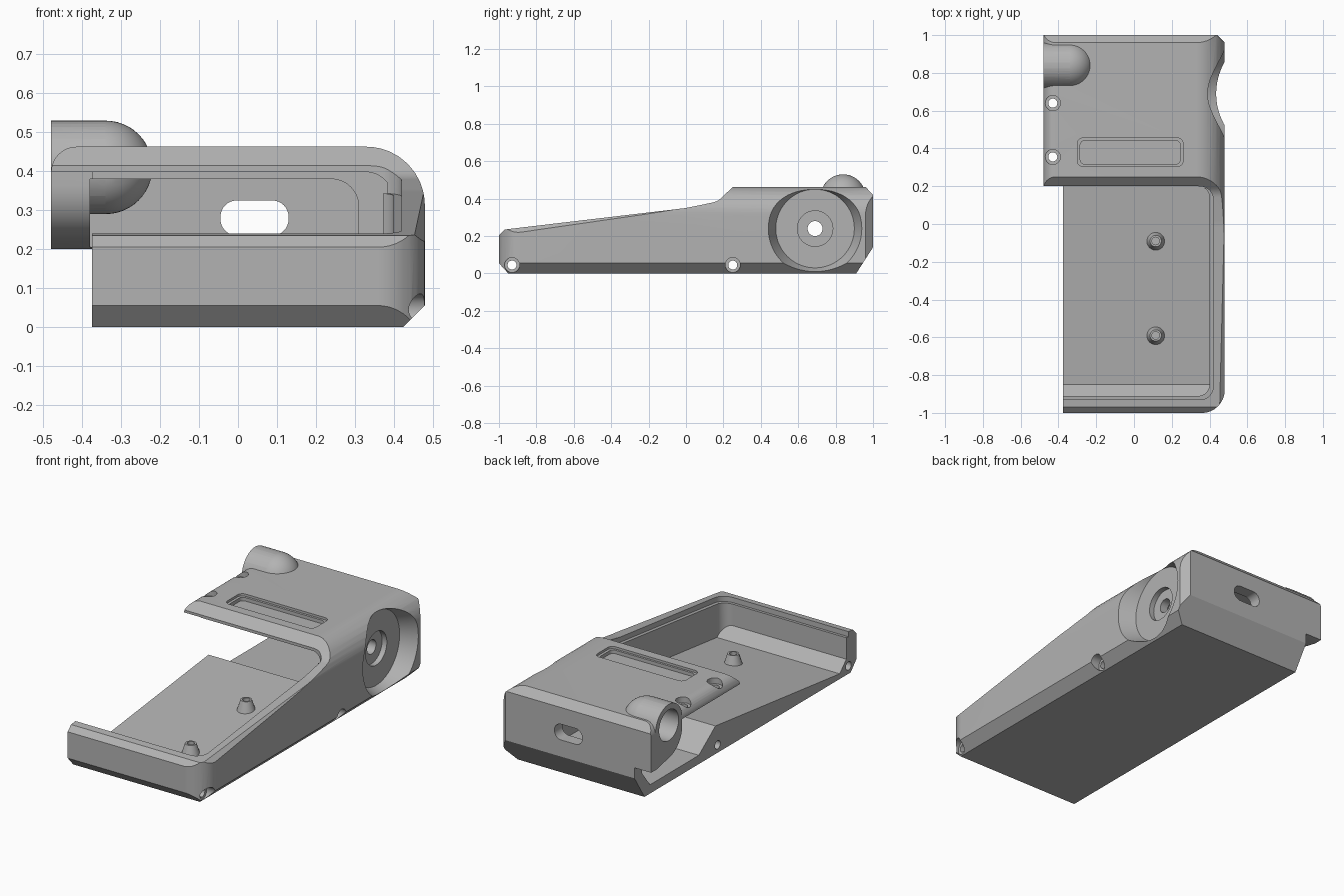
import bpy, bmesh, math
from mathutils import Vector, Matrix

if "Cube" in bpy.data.objects:
    bpy.data.objects.remove(bpy.data.objects["Cube"])

grey = bpy.data.materials.new("mid_grey")
grey.use_nodes = True
grey.diffuse_color = (0.45, 0.45, 0.45, 1)
grey.node_tree.nodes["Principled BSDF"].inputs["Base Color"].default_value = grey.diffuse_color


def make(name, bm):
    bmesh.ops.recalc_face_normals(bm, faces=bm.faces)
    mesh = bpy.data.meshes.new(name)
    bm.to_mesh(mesh)
    bm.free()
    obj = bpy.data.objects.new(name, mesh)
    bpy.context.collection.objects.link(obj)
    return obj


def fillet(corners, steps=10):
    """Outline from (u, v) or (u, v, radius) corners."""
    out = []
    for i, c in enumerate(corners):
        p = Vector(c[:2])
        if len(c) == 2:
            out.append(p)
            continue
        d1 = (Vector(corners[i - 1][:2]) - p).normalized()
        d2 = (Vector(corners[(i + 1) % len(corners)][:2]) - p).normalized()
        half = d1.angle(d2) / 2
        centre = p + (d1 + d2).normalized() * c[2] / math.sin(half)
        a = p + d1 * c[2] / math.tan(half) - centre
        b = p + d2 * c[2] / math.tan(half) - centre
        for k in range(steps + 1):
            out.append(centre + a.lerp(b, k / steps).normalized() * c[2])
    return out


def prism(name, axis, corners, lo, hi):
    """Outline in the plane across an axis, extruded from lo to hi."""
    place = {"x": lambda p, t: (t, p.x, p.y),
             "y": lambda p, t: (p.x, t, p.y),
             "z": lambda p, t: (p.x, p.y, t)}[axis]
    bm = bmesh.new()
    pts = fillet(corners)
    a = [bm.verts.new(place(p, lo)) for p in pts]
    b = [bm.verts.new(place(p, hi)) for p in pts]
    bm.faces.new(a)
    bm.faces.new(b[::-1])
    for i in range(len(pts)):
        bm.faces.new((a[i - 1], a[i], b[i], b[i - 1]))
    return make(name, bm)


def rect(u0, u1, v0, v1, r):
    return [(u0, v0, r), (u1, v0, r), (u1, v1, r), (u0, v1, r)]


def cone(name, axis, start, length, r1, r2, segments=48):
    """Round solid growing from start along x or z."""
    bm = bmesh.new()
    bmesh.ops.create_cone(bm, cap_ends=True, segments=segments,
                          radius1=r1, radius2=r2, depth=length)
    m = Matrix.Translation((0, 0, length / 2))
    if axis == "x":
        m = Matrix.Rotation(math.pi / 2, 4, "Y") @ m
    bmesh.ops.transform(bm, matrix=Matrix.Translation(start) @ m, verts=bm.verts)
    return make(name, bm)


def combine(target, tool, op="DIFFERENCE"):
    mod = target.modifiers.new("combine", "BOOLEAN")
    mod.operation, mod.solver, mod.object = op, "EXACT", tool
    bpy.context.view_layer.objects.active = target
    bpy.ops.object.modifier_apply(modifier=mod.name)
    bpy.data.objects.remove(tool)
    return target


def finish(obj):
    obj.data.materials.clear()
    obj.data.materials.append(grey)
    bpy.ops.object.select_all(action="DESELECT")
    obj.select_set(True)
    bpy.context.view_layer.objects.active = obj
    bpy.ops.object.shade_smooth_by_angle(angle=math.radians(28))


# Outer shell: side profile limited by the cross-section and the plan
shell = prism("case_shell", "x", [
    (-0.95, 0), (-1, 0.055), (-1, 0.205), (-0.97, 0.235), (0, 0.35, 0.5),
    (0.17, 0.385, 0.1), (0.25, 0.463), (0.96, 0.463), (1, 0.42), (1, 0.14),
    (0.91, 0)], -0.48, 0.48)
combine(shell, prism("section", "y", [
    (-0.48, -0.1), (0.425, -0.1), (0.425, 0), (0.48, 0.055),
    (0.48, 0.463, 0.15), (-0.48, 0.463, 0.065)], -1.2, 1.2), "INTERSECT")
combine(shell, prism("plan", "z", [
    (-0.6, -1), (0.48, -1, 0.12), (0.48, 0.96), (0.44, 1), (-0.6, 1)],
    -0.2, 0.8), "INTERSECT")

# Chamfer along the sloping side rim, fading out towards the back
bm = bmesh.new()
for y, lift in ((-1.1, 0), (0.1, 0.03)):
    top = 0.235 + 0.119 * (y + 0.97) + lift
    for x, dz in ((0.44, 0.01), (0.52, -0.07), (0.52, 0.1)):
        bm.verts.new((x, y, top + dz))
bmesh.ops.convex_hull(bm, input=bm.verts)
combine(shell, make("rim_chamfer", bm))

# Open side: the base stops short, the lid and a curved back tab carry on
combine(shell, prism("side_cut", "x", [
    (-1.1, -0.1), (1.1, -0.1), (1.1, 0.2), (0.95, 0.2), (0.72, 0.25, 0.14),
    (0.72, 0.4), (0.2, 0.4), (0.2, 0.6), (-1.1, 0.6)], -0.6, -0.375))


# Interior: sloping floor, open tray, space below the lid, narrower rear bay
def hollow(limit):
    space = prism("hollow", "x", [
        (-0.95, 0.13), (-0.85, 0.03), (0.27, 0.16), (0.42, 0.05), (0.86, 0.05),
        (0.93, 0.14), (0.93, 0.7), (-0.95, 0.7)], -0.38, 0.45)
    combine(shell, combine(space, limit, "INTERSECT"))


def tray(inset):
    return prism("tray", "z", [
        (-0.5, -0.91 - inset), (0.4 + inset, -0.91 - inset, 0.06),
        (0.4 + inset, 0.2 + inset, 0.06), (-0.5, 0.2 + inset)], -0.1, 0.8)


def bay(x, z, y0, y1):
    return prism("bay", "y", [(-0.5, -0.1), (x, -0.1), (x, z, 0.07), (-0.5, z)], y0, y1)


hollow(tray(0))
hollow(bay(0.398, 0.398, 0.19, 0.45))
hollow(bay(0.31, 0.38, 0.44, 0.95))

# Stepped lip around the tray
lip = prism("lip", "x", [(-1, 0.202), (0.3, 0.356), (0.3, 0.7), (-1, 0.7)], -0.38, 0.45)
limit = prism("lip_plan", "z", [
    (-0.5, -0.93), (0.42, -0.93, 0.07), (0.42, 0.199, 0.07), (-0.5, 0.199)], -0.1, 0.8)
combine(shell, combine(lip, limit, "INTERSECT"))

# Round socket with a domed end on the open side of the lid
tube = cone("socket", "x", (-0.48, 0.84, 0.41), 0.14, 0.12, 0.12)
bm = bmesh.new()
bmesh.ops.create_uvsphere(bm, u_segments=48, v_segments=24, radius=0.12,
                          matrix=Matrix.Translation((-0.34, 0.84, 0.41))
                          @ Matrix.Rotation(math.pi / 2, 4, "Y"))
combine(tube, make("dome", bm), "UNION")
combine(shell, tube, "UNION")
combine(shell, cone("socket_bore", "x", (-0.6, 0.84, 0.41), 0.3, 0.088, 0.088))

# Dished recess, inner seat and through hole on the closed side
combine(shell, cone("dish", "x", (0.39, 0.69, 0.24), 0.18, 0.21, 0.29, 72))
combine(shell, cone("dish_seat", "x", (0.36, 0.69, 0.24), 0.1, 0.095, 0.095))
combine(shell, cone("dish_hole", "x", (0.25, 0.69, 0.24), 0.2, 0.04, 0.04))

# Recessed panel in the lid and port in the back wall
combine(shell, prism("panel", "z", rect(-0.3, 0.26, 0.305, 0.455, 0.03), 0.45, 0.6))
combine(shell, prism("panel_inner", "z", rect(-0.285, 0.245, 0.317, 0.442, 0.025), 0.43, 0.6))
combine(shell, prism("port", "y", rect(-0.045, 0.13, 0.235, 0.325, 0.042), 0.85, 1.1))

# Screw holes across the base and down through the lid edge
for y in (-0.93, 0.25):
    combine(shell, cone("base_hole", "x", (-0.6, y, 0.045), 1.2, 0.024, 0.024, 24))
    combine(shell, cone("base_bore", "x", (0.425, y, 0.045), 0.2, 0.04, 0.04, 32))
for y in (0.355, 0.64):
    combine(shell, cone("lid_hole", "z", (-0.43, y, 0.3), 0.3, 0.024, 0.024, 24))
    combine(shell, cone("lid_bore", "z", (-0.43, y, 0.43), 0.2, 0.04, 0.04, 32))
finish(shell)

# Tapered standoffs on the tray floor
for name, y in (("front_standoff", -0.59), ("rear_standoff", -0.09)):
    z = 0.03 + 0.116 * (y + 0.85)
    post = cone(name, "z", (0.115, y, z - 0.01), 0.065, 0.05, 0.03, 32)
    combine(post, cone("post_hole", "z", (0.115, y, z + 0.01), 0.1, 0.02, 0.02, 24))
    finish(post)
